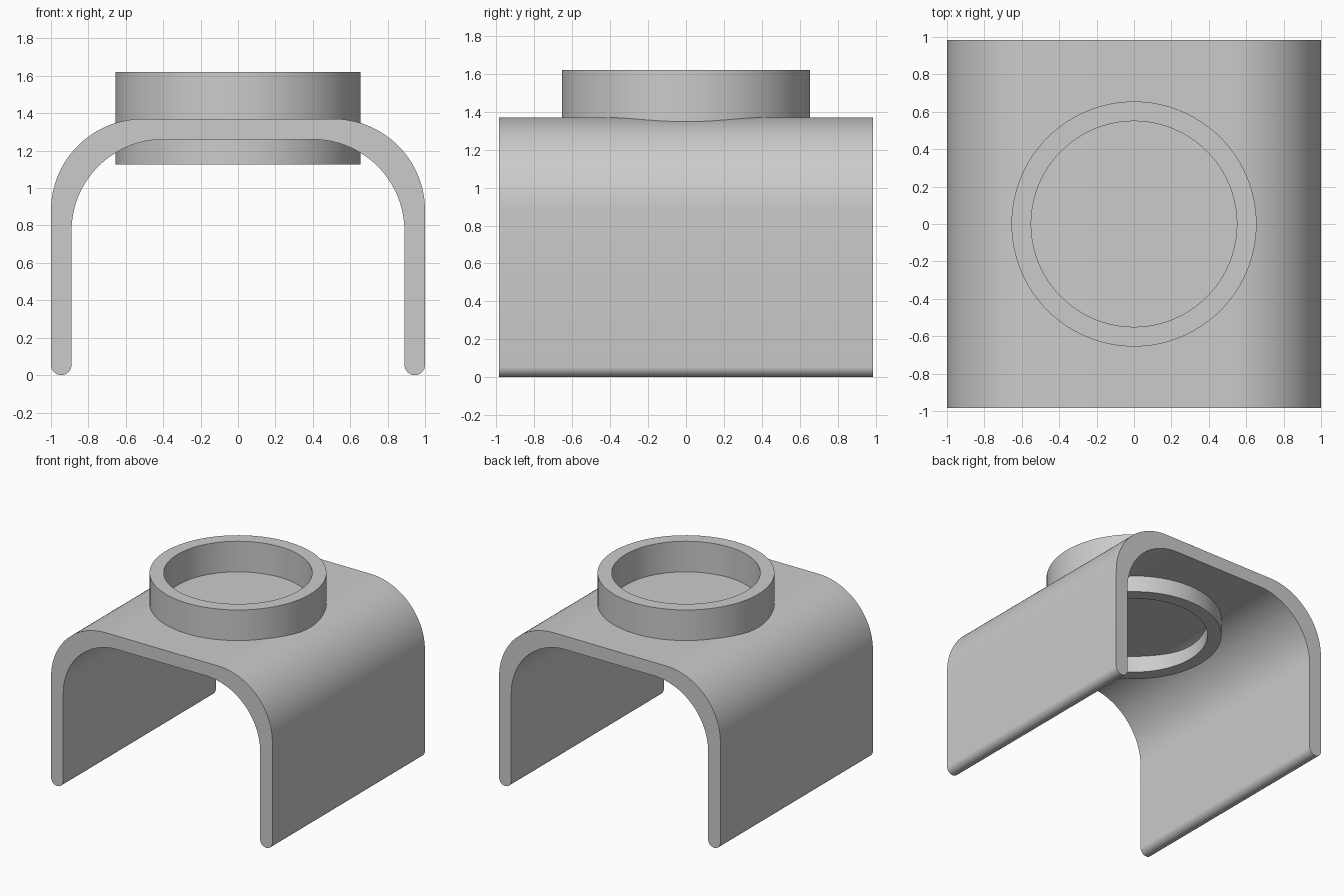
import bpy, bmesh, math

cube = bpy.data.objects.get("Cube")
if cube:
    bpy.data.objects.remove(cube)

grey = bpy.data.materials.new("light grey")
grey.use_nodes = True
COLOUR = (0.6, 0.6, 0.6, 1)
grey.diffuse_color = COLOUR
grey.node_tree.nodes["Principled BSDF"].inputs["Base Color"].default_value = COLOUR

HALF_WIDTH, TOP, WALL, HALF_DEPTH = 1.0, 1.37, 0.11, 0.985
BEND = 0.49


def finish(name, bm):
    bmesh.ops.recalc_face_normals(bm, faces=bm.faces)
    mesh = bpy.data.meshes.new(name)
    bm.to_mesh(mesh)
    bm.free()
    mesh.materials.append(grey)
    obj = bpy.data.objects.new(name, mesh)
    bpy.context.collection.objects.link(obj)
    bpy.ops.object.select_all(action='DESELECT')
    obj.select_set(True)
    bpy.context.view_layer.objects.active = obj
    bpy.ops.object.shade_smooth_by_angle(angle=math.radians(35))
    return obj


def arc(cx, cz, radius, start, end, steps):
    angles = [math.radians(start + (end - start) * i / steps) for i in range(steps + 1)]
    return [(cx + radius * math.cos(a), cz + radius * math.sin(a)) for a in angles]


# Saddle: half of the wall outline, from the middle of the top round the foot
def bend(inset):
    return arc(HALF_WIDTH - inset - BEND, TOP - inset - BEND, BEND, 90, 0, 32)


foot = arc(HALF_WIDTH - WALL / 2, WALL / 2, WALL / 2, 0, -180, 16)
half = bend(0) + foot + bend(WALL)[::-1]
outline = half + [(-x, z) for x, z in reversed(half)]

bm = bmesh.new()
face = bm.faces.new([bm.verts.new((x, -HALF_DEPTH, z)) for x, z in outline])
swept = bmesh.ops.extrude_face_region(bm, geom=[face], use_keep_orig=True)
bmesh.ops.translate(bm, vec=(0, 2 * HALF_DEPTH, 0),
                    verts=[g for g in swept["geom"] if isinstance(g, bmesh.types.BMVert)])
finish("arched_saddle", bm)

# Collar: rectangular section spun round the vertical axis, through the saddle
bm = bmesh.new()
section = [(0.55, 1.125), (0.655, 1.125), (0.655, 1.62), (0.55, 1.62)]
verts = [bm.verts.new((r, 0, z)) for r, z in section]
edges = [bm.edges.new((verts[i], verts[(i + 1) % 4])) for i in range(4)]
bmesh.ops.spin(bm, geom=verts + edges, cent=(0, 0, 0), axis=(0, 0, 1),
               angle=math.tau, steps=96, use_merge=True)
bmesh.ops.remove_doubles(bm, verts=bm.verts, dist=0.0001)
finish("round_collar", bm)
